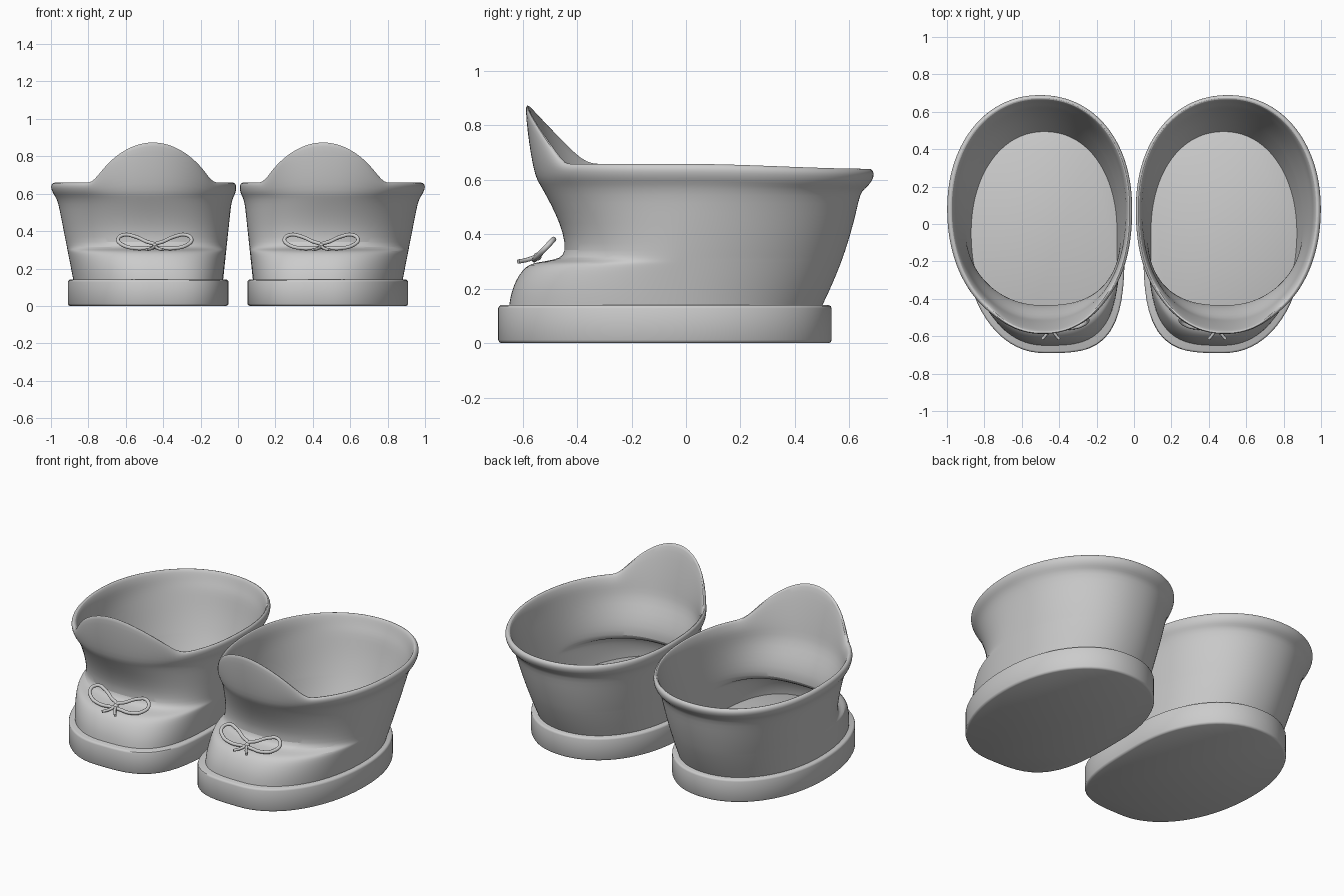
import bpy, bmesh, math

if "Cube" in bpy.data.objects:
    bpy.data.objects.remove(bpy.data.objects["Cube"])

SEG = 72


def ring(xl, xr, yf, yb, cy, n_in, n_out=2.05, n_back=2.15):
    """Egg-shaped outline from four superellipse quadrants, squarer at the inner toe."""
    cx, pts = (xl + xr) / 2, []
    for i in range(SEG):
        a = 2 * math.pi * i / SEG
        c, s = math.cos(a), math.sin(a)
        n = n_out if c > 0 else (n_in if s < 0 else n_back)
        # radial form keeps the points evenly spread
        r = (abs(c) ** n + abs(s) ** n) ** (-1 / n)
        pts.append((cx + (xr - xl) / 2 * c * r,
                    cy + (yb - cy if s > 0 else cy - yf) * s * r))
    return pts


def loft(name, rings, caps, subdiv=0):
    bm = bmesh.new()
    loops = [[bm.verts.new(p) for p in r] for r in rings]
    for a, b in zip(loops, loops[1:]):
        for i in range(SEG):
            j = (i + 1) % SEG
            bm.faces.new((a[i], a[j], b[j], b[i]))
    if caps:
        bm.faces.new(loops[0][::-1])
        bm.faces.new(loops[-1])
        bmesh.ops.recalc_face_normals(bm, faces=bm.faces)
    me = bpy.data.meshes.new(name)
    bm.to_mesh(me)
    bm.free()
    ob = bpy.data.objects.new(name, me)
    finish(ob)
    if subdiv:
        m = ob.modifiers.new("Smooth", 'SUBSURF')
        m.levels = m.render_levels = subdiv
    bpy.ops.object.select_all(action='DESELECT')
    ob.select_set(True)
    bpy.context.view_layer.objects.active = ob
    bpy.ops.object.shade_smooth_by_angle(angle=math.radians(40))
    return ob


def finish(ob):
    """Link the part and mirror it to the other boot."""
    bpy.context.collection.objects.link(ob)
    m = ob.modifiers.new("OtherBoot", 'MIRROR')
    m.use_mirror_merge = False


# sole: slab with slightly eased edges
sole = []
for z, d in [(0, .012), (.004, .004), (.012, 0), (.128, 0), (.136, .003), (.14, .01)]:
    sole.append([(x, y, z) for x, y in
                 ring(.05 + d, .91 - d, -.69 + d, .535 - d, -.05, 3.5, 2.1)])
loft("sole", sole, True)

# boot wall: z, y front, y centre, inner toe squareness
wall = [
    (.135, -.650, -.05, 3.4), (.17, -.645, -.045, 3.3), (.21, -.634, -.035, 3.15),
    (.25, -.614, -.025, 3.0), (.28, -.590, -.018, 2.9), (.295, -.562, -.014, 2.85),
    (.302, -.510, -.012, 2.8), (.312, -.462, -.010, 2.75), (.335, -.442, 0, 2.7),
    (.40, -.449, .025, 2.6), (.48, -.480, .05, 2.5), (.55, -.518, .08, 2.4),
]


def wall_row(row, d=0, dz=0):
    """One horizontal ring of the wall, flaring evenly at the sides and back."""
    z, yf, cy, n = row
    s = (z - .135) / .44
    back = .499 + .22 * s - .075 * s * s
    return [(x, y, z - dz) for x, y in
            ring(.080 - .047 * s + d, .880 + .086 * s - d, yf + d, back - d, cy, n, 2.1)]


# rolled rim: z, x inner, x outer, y front, y back, tongue weight
rim = [
    (.585, .024, .976, -.538, .656, 0),
    (.605, .013, .991, -.553, .679, .03),
    (.63, .009, 1.0, -.562, .690, .3),
    (.645, .010, .999, -.564, .690, .65),
    (.655, .014, .993, -.562, .684, .95),
    (.66, .023, .984, -.556, .675, 1),
    (.657, .029, .974, -.546, .667, .97),
    (.645, .034, .968, -.535, .661, .7),
    (.62, .041, .960, -.523, .653, .3),
    (.59, .044, .956, -.515, .642, .05),
]


def rim_row(row):
    z, xl, xr, yf, yb, w = row
    pts = []
    for x, y in ring(xl, xr, yf, yb, .08, 2.3, 2.1):
        u = (x - .455) / .315
        t = max(0, 1 - u * u) ** .85 * w if y < 0 else 0
        k = min(1, max(0, y / .69))
        pts.append((x, y - .03 * t, z + .219 * t - .018 * k * k * (3 - 2 * k)))
    return pts


rows = [wall_row(r) for r in wall] + [rim_row(r) for r in rim]
rows += [wall_row(r, .012, .010) for r in wall[::-1]]     # inner lining
loft("boot_upper", rows, False, 1)


# bow: two loops and two short tails of cord
def cord(name, pts, closed=False, radius=.010):
    cu = bpy.data.curves.new(name, 'CURVE')
    cu.dimensions = '3D'
    cu.bevel_depth, cu.bevel_resolution, cu.resolution_u = radius, 3, 6
    cu.use_fill_caps = True
    sp = cu.splines.new('BEZIER')
    sp.bezier_points.add(len(pts) - 1)
    for b, p in zip(sp.bezier_points, pts):
        b.co = p
        b.handle_left_type = b.handle_right_type = 'AUTO'
    sp.use_cyclic_u = closed
    finish(bpy.data.objects.new(name, cu))


BX = .445
LOOP = [(0, .320), (.05, .346), (.11, .372), (.165, .380), (.197, .355),
        (.17, .325), (.11, .309), (.05, .309)]
for side, label in ((-1, "inner"), (1, "outer")):
    cord("bow_loop_" + label,
         [(BX + side * x, -.555 + (z - .309) * .95, z) for x, z in LOOP], True)
    cord("bow_tail_" + label, [(BX + side * x, y, z) for x, y, z in [
        (0, -.550, .318), (.02, -.585, .306), (.045, -.616, .300)]], False, .008)

# knot
bm = bmesh.new()
bmesh.ops.create_uvsphere(bm, u_segments=16, v_segments=10, radius=.015)
bmesh.ops.translate(bm, verts=bm.verts, vec=(BX, -.546, .318))
for f in bm.faces:
    f.smooth = True
me = bpy.data.meshes.new("bow_knot")
bm.to_mesh(me)
bm.free()
finish(bpy.data.objects.new("bow_knot", me))
